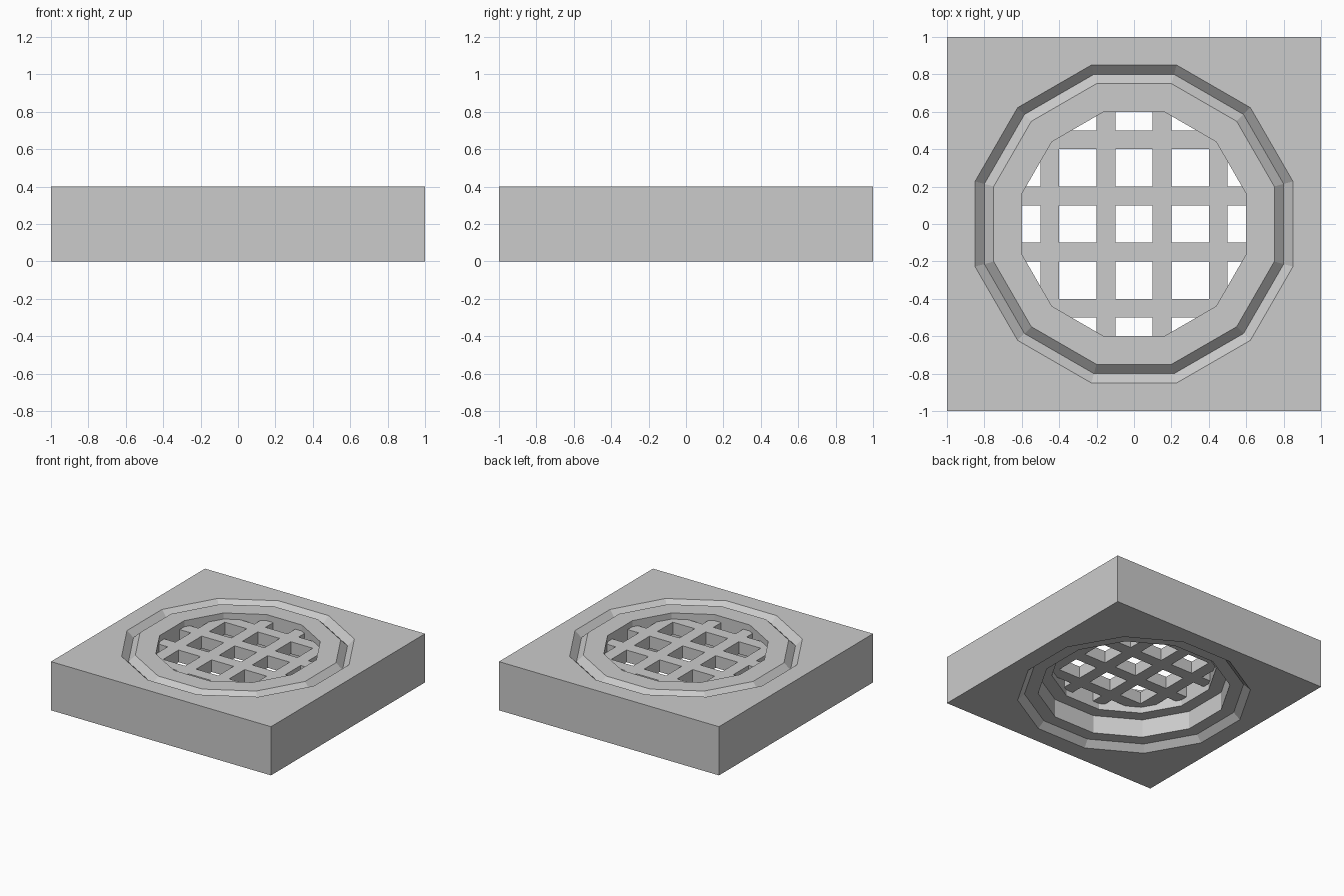
import bpy, bmesh, math
from mathutils import Vector

if "Cube" in bpy.data.objects:
    bpy.data.objects.remove(bpy.data.objects["Cube"])

SIDES = 12
STEP = 2 * math.pi / SIDES


def finish(bm, name):
    bmesh.ops.recalc_face_normals(bm, faces=bm.faces[:])
    mesh = bpy.data.meshes.new(name)
    bm.to_mesh(mesh)
    bm.free()
    obj = bpy.data.objects.new(name, mesh)
    bpy.context.collection.objects.link(obj)
    return obj


def ring(bm, apothem, z):
    r = apothem / math.cos(STEP / 2)
    return [bm.verts.new((r * math.cos((i + 0.5) * STEP), r * math.sin((i + 0.5) * STEP), z))
            for i in range(SIDES)]


def bridge(bm, a, b):
    n = len(a)
    for i in range(n):
        j = (i + 1) % n
        bm.faces.new((a[i], a[j], b[j], b[i]))


def loop_edges(bm, loop):
    return [bm.edges.get((v, loop[i - 1])) for i, v in enumerate(loop)]


# Square block: twelve-sided profile with a V groove on top, a stepped
# through-hole and a chamfered recess underneath
bm = bmesh.new()
profile = [(0.85, 0.4), (0.8, 0.35), (0.75, 0.4), (0.6, 0.4), (0.6, 0.2),
           (0.7, 0.2), (0.7, 0.05), (0.8, 0.05), (0.85, 0.0)]
rings = [ring(bm, a, z) for a, z in profile]
for a, b in zip(rings, rings[1:]):
    bridge(bm, a, b)

# Outer walls, then flat top and bottom between square and outer ring edge
corners = [(-1, -1), (1, -1), (1, 1), (-1, 1)]
top, bottom = [[bm.verts.new((x, y, z)) for x, y in corners] for z in (0.4, 0.0)]
bridge(bm, top, bottom)
for square, hole, nz in ((top, rings[0], 1), (bottom, rings[-1], -1)):
    bmesh.ops.triangle_fill(bm, use_beauty=True, normal=(0, 0, nz),
                            edges=loop_edges(bm, square) + loop_edges(bm, hole))
finish(bm, "block")

# Grate: crossing bars cut to the twelve-sided hole, then thickened
bm = bmesh.new()
cuts = [-0.7, -0.5, -0.4, -0.2, -0.1, 0.1, 0.2, 0.4, 0.5, 0.7]
grid = [[bm.verts.new((x, y, 0.25)) for y in cuts] for x in cuts]
for i in range(9):
    for j in range(9):
        if i % 2 or j % 2:
            bm.faces.new((grid[i][j], grid[i + 1][j], grid[i + 1][j + 1], grid[i][j + 1]))
for k in range(SIDES):
    n = Vector((math.cos(k * STEP), math.sin(k * STEP), 0))
    bmesh.ops.bisect_plane(bm, geom=bm.verts[:] + bm.edges[:] + bm.faces[:],
                           plane_co=n * 0.6, plane_no=n, clear_outer=True)
bmesh.ops.delete(bm, geom=[v for v in bm.verts if not v.link_faces], context='VERTS')
base = bm.faces[:]
new = bmesh.ops.extrude_face_region(bm, geom=base, use_keep_orig=True)["geom"]
bmesh.ops.translate(bm, vec=(0, 0, 0.1),
                    verts=[g for g in new if isinstance(g, bmesh.types.BMVert)])
finish(bm, "grate")
